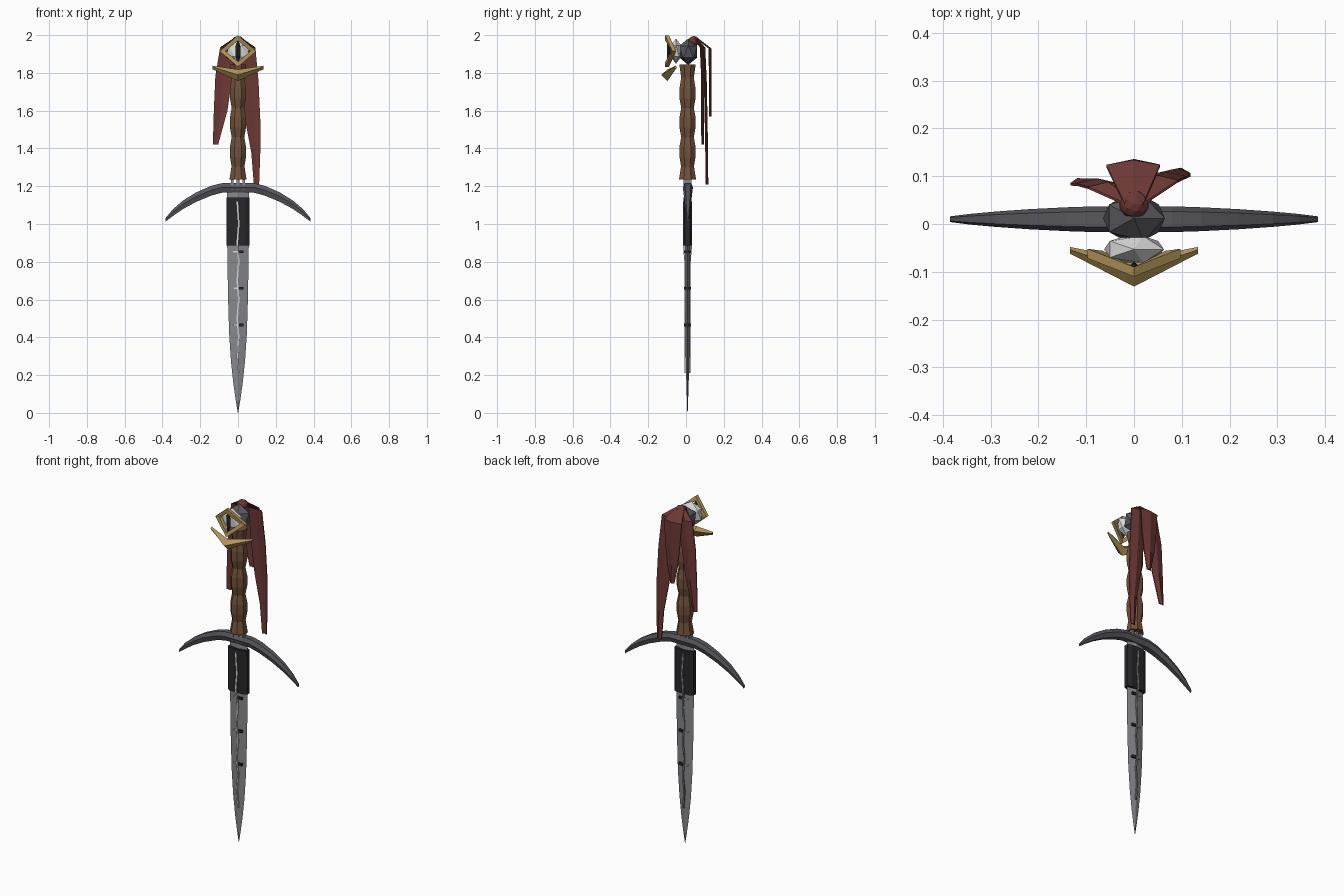
import bpy, bmesh, math
from mathutils import Vector

CY = 0.008  # depth centre of blade, guard and grip


def mat(name, r, g, b):
    m = bpy.data.materials.new(name)
    m.diffuse_color = (r, g, b, 1)
    return m


STEEL = mat("steel", 0.24, 0.245, 0.26)
DARK = mat("dark_iron", 0.095, 0.095, 0.11)
BLACK = mat("black_leather", 0.02, 0.02, 0.024)
BROWN = mat("brown_grip", 0.17, 0.085, 0.045)
RED = mat("red_cloth", 0.15, 0.04, 0.036)
GOLD = mat("gold", 0.45, 0.30, 0.10)
WHITE = mat("pale_white", 0.70, 0.71, 0.70)


def finish(name, bm, material):
    bmesh.ops.recalc_face_normals(bm, faces=bm.faces)
    me = bpy.data.meshes.new(name)
    bm.to_mesh(me)
    bm.free()
    me.materials.append(material)
    ob = bpy.data.objects.new(name, me)
    bpy.context.collection.objects.link(ob)
    return ob


def loft(name, rings, material, closed=False):
    """Skin a row of equal-sized rings; cap the ends or join them in a loop."""
    bm = bmesh.new()
    rows = [[bm.verts.new(p) for p in r] for r in rings]
    n = len(rows[0])
    pairs = list(zip(rows, rows[1:]))
    if closed:
        pairs.append((rows[-1], rows[0]))
    else:
        bm.faces.new(rows[0])
        bm.faces.new(rows[-1])
    for a, b in pairs:
        for i in range(n):
            j = (i + 1) % n
            bm.faces.new((a[i], a[j], b[j], b[i]))
    return finish(name, bm, material)


def ring(n, rx, ry, z, y=CY, turn=0.0):
    return [(rx * math.cos(math.tau * i / n + turn),
             y + ry * math.sin(math.tau * i / n + turn), z) for i in range(n)]


def box(name, x0, x1, y0, y1, z0, z1, material):
    return loft(name, [[(x0, y0, z), (x1, y0, z), (x1, y1, z), (x0, y1, z)]
                       for z in (z0, z1)], material)


def ico(name, loc, scale, material, sub=1):
    bm = bmesh.new()
    bmesh.ops.create_icosphere(bm, subdivisions=sub, radius=1)
    for v in bm.verts:
        v.co = Vector(loc) + Vector([a * b for a, b in zip(v.co, scale)])
    return finish(name, bm, material)


# Blade: diamond section tapering to a point
loft("blade", [ring(4, w, t, z) for z, w, t in [
    (0, 0.001, 0.001), (0.06, 0.011, 0.003), (0.15, 0.024, 0.006),
    (0.27, 0.037, 0.009), (0.42, 0.047, 0.012), (0.62, 0.053, 0.013),
    (0.88, 0.057, 0.014), (1.18, 0.057, 0.014)]], STEEL)

# Jagged pale lines down both faces, and black pegs through the blade
for side, s in (("front", -1), ("back", 1)):
    rows = []
    for i, z in enumerate([0.21, 0.3, 0.4, 0.5, 0.6, 0.7, 0.8, 0.9, 1.0, 1.12]):
        c = 0.004 * (-1) ** i
        y0, y1 = CY + s * 0.008, CY + s * (0.017 if z < 0.88 else 0.025)
        rows.append([(c - 0.004, y0, z), (c + 0.004, y0, z),
                     (c + 0.004, y1, z), (c - 0.004, y1, z)])
    loft("pale_line_" + side, rows, WHITE if s < 0 else STEEL)
for i, z in enumerate((0.465, 0.66, 0.853)):
    box(f"peg_{i}", 0.004, 0.03, CY - 0.019, CY + 0.019, z - 0.007, z + 0.007, BLACK)
    box(f"pale_branch_{i}", -0.026, 0.002, CY - 0.015, CY + 0.015, z - 0.003, z + 0.003, WHITE)

# Leather wrap at the blade root
loft("blade_wrap", [[(x, CY + y, z) for x, y in [
    (-.062, -.012), (-.04, -.022), (.04, -.022), (.062, -.012),
    (.062, .012), (.04, .022), (-.04, .022), (-.062, .012)]]
    for z in (0.885, 1.14)], BLACK)

# Curved crossguard, tapering to both ends: x, top z, height, half depth
half = [(0.08, 1.217, 0.05, 0.027), (0.14, 1.203, 0.052, 0.025), (0.22, 1.168, 0.05, 0.021),
        (0.29, 1.125, 0.045, 0.016), (0.345, 1.078, 0.036, 0.011), (0.385, 1.03, 0.018, 0.006)]
path = [(-x, *r) for x, *r in reversed(half)] + half
loft("crossguard", [[(x, CY + 0.002 + d * a, zt - h * b) for a, b in
     [(-.6, 0), (.6, 0), (1, .45), (.6, 1), (-.6, 1), (-1, .45)]]
    for x, zt, h, d in path], DARK)

# Thin rods joining guard and grip
for i, x in enumerate((-0.03, 0, 0.03)):
    box(f"tang_rod_{i}", x - 0.007, x + 0.007, CY - 0.02, CY + 0.02, 1.18, 1.26, STEEL)

# Grip with three swells and flared ends
loft("grip", [ring(8, r, r, z, turn=math.pi / 8) for z, r in [
    (1.235, 0.049), (1.305, 0.037), (1.355, 0.046), (1.41, 0.046), (1.46, 0.036),
    (1.51, 0.046), (1.565, 0.046), (1.615, 0.036), (1.665, 0.046), (1.72, 0.046),
    (1.775, 0.036), (1.845, 0.047)]], BROWN)

# Pommel and the eye on its front
ico("pommel", (0, 0.012, 1.912), (0.072, 0.055, 0.07), DARK)
ico("eye_white", (0, -0.053, 1.915), (0.07, 0.033, 0.066), WHITE)
loft("pupil", [[(w * x, -0.09 + 0.011 * y, z) for x, y in
                [(-1, 0), (0, -1), (1, 0), (0, 1)]]
               for z, w in [(1.862, .003), (1.89, .013), (1.94, .013), (1.968, .003)]], BLACK)

# Diamond eye frame, bent back at its sides
corners = [((0, -0.100, 1.999), (0, -0.100, 1.972)), ((0.097, -0.062, 1.915), (0.066, -0.066, 1.915)),
           ((0, -0.100, 1.832), (0, -0.100, 1.858)), ((-0.097, -0.062, 1.915), (-0.066, -0.066, 1.915))]
loft("eye_frame", [[(x, y + d, z) for (x, y, z), d in
                    [(o, -.01), (o, .01), (i, .01), (i, -.01)]] for o, i in corners], GOLD, closed=True)

# Swept gold bar below the eye
tip = [(-0.062, 1.831), (-0.056, 1.819), (-0.048, 1.829), (-0.054, 1.838)]
mid = [(-0.131, 1.79), (-0.098, 1.757), (-0.075, 1.797), (-0.098, 1.818)]
loft("lower_gold_bar", [[(x, y, z) for y, z in prof]
                        for x, prof in ((-0.134, tip), (0, mid), (0.134, tip))], GOLD)

# Cloth knot and three hanging streamers: centre x, y, z, half width
ico("cloth_knot", (0, 0.042, 1.968), (0.032, 0.03, 0.027), RED, 2)
streamers = {
    "streamer_left": [(-.005, .045, 1.985, .016), (-.055, .078, 1.935, .040), (-.075, .085, 1.78, .045),
                      (-.092, .085, 1.60, .036), (-.119, .086, 1.42, .014)],
    "streamer_right": [(.005, .045, 1.985, .016), (.05, .092, 1.935, .042), (.062, .100, 1.75, .047),
                       (.078, .104, 1.55, .040), (.094, .107, 1.38, .024), (.098, .108, 1.21, .014)],
    "streamer_middle": [(0, .045, 1.99, .020), (-.002, .124, 1.93, .056), (0, .126, 1.80, .048),
                        (0, .126, 1.68, .034), (.002, .126, 1.57, .012)],
}
T = 0.005
for name, rows in streamers.items():
    loft(name, [[(x - w, y - T, z), (x, y, z), (x + w, y - T, z),
                 (x + w, y, z), (x, y + 2 * T, z), (x - w, y, z)]
                for x, y, z, w in rows], RED)
